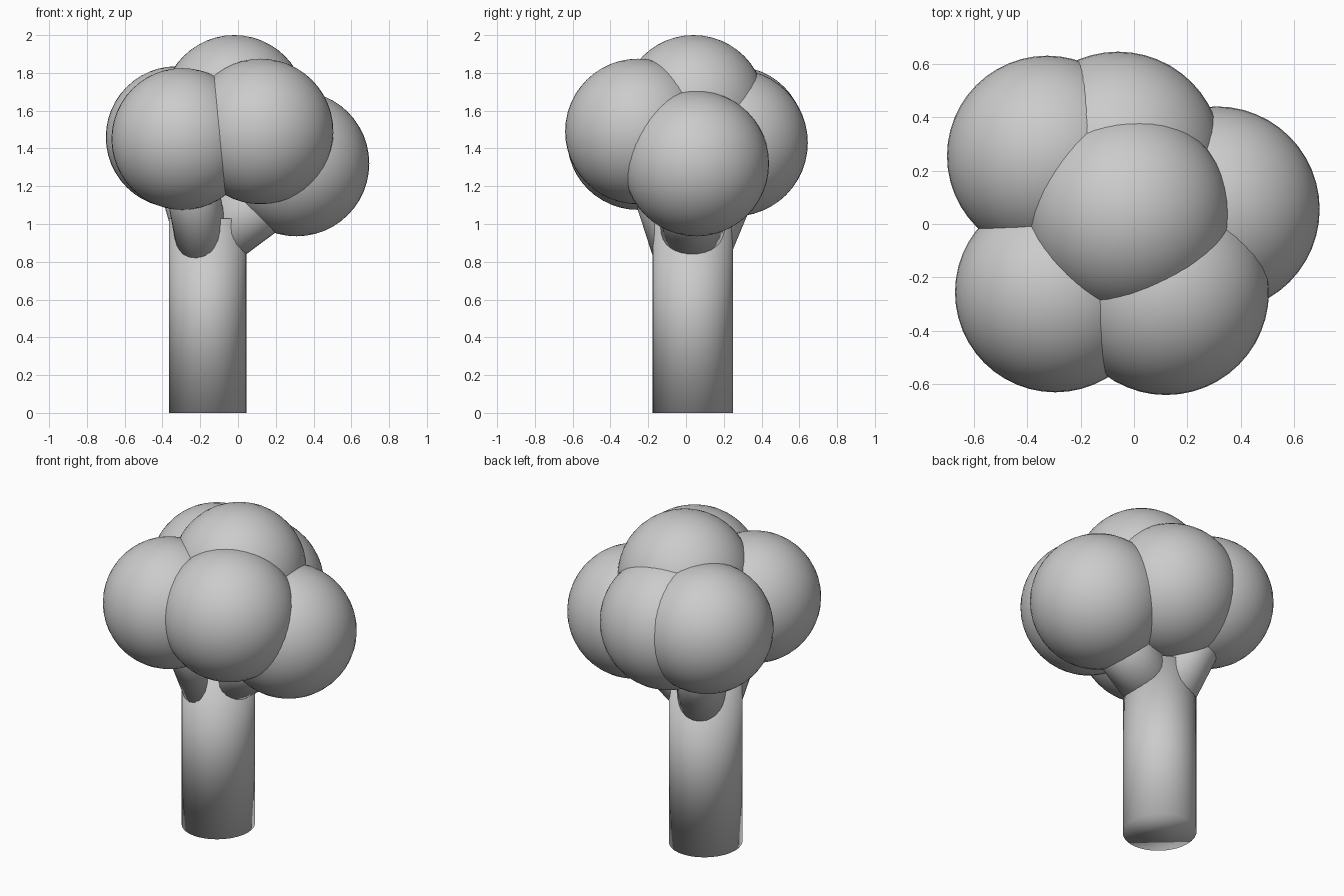
import bpy
from mathutils import Vector

cube = bpy.data.objects.get("Cube")
if cube:
    bpy.data.objects.remove(cube, do_unlink=True)

# One plain grey for the whole tree
GREY = (0.6, 0.6, 0.6, 1.0)
grey = bpy.data.materials.new("light_grey")
grey.use_nodes = True
grey.diffuse_color = GREY
grey.node_tree.nodes["Principled BSDF"].inputs["Base Color"].default_value = GREY


def finish(name):
    obj = bpy.context.object
    obj.name = name
    obj.data.materials.append(grey)
    bpy.ops.object.shade_smooth()
    return obj


def limb(name, start, end, radius):
    """Round limb running between two points."""
    start, end = Vector(start), Vector(end)
    axis = end - start
    bpy.ops.mesh.primitive_cylinder_add(
        vertices=32, radius=radius, depth=axis.length,
        location=(start + end) / 2,
        rotation=axis.to_track_quat('Z', 'Y').to_euler())
    return finish(name)


def clump(name, centre, radius):
    """Ball of foliage."""
    bpy.ops.mesh.primitive_uv_sphere_add(
        segments=48, ring_count=24, radius=radius, location=centre)
    return finish(name)


# Trunk, slightly deeper than wide
trunk = limb("trunk", (-0.16, 0.035, 0), (-0.16, 0.035, 1.03), 0.205)
trunk.scale.y = 1.04

# Branches reaching into the foliage
limb("left_branch", (-0.16, 0.03, 0.90), (0.31, 0.05, 1.25), 0.17)
limb("front_branch", (-0.17, -0.02, 0.80), (-0.29, -0.23, 1.45), 0.14)
limb("back_branch", (-0.16, 0.07, 0.80), (-0.33, 0.32, 1.40), 0.14)

# Foliage
clump("top_foliage", (-0.02, 0.04, 1.62), 0.38)
clump("front_left_foliage", (0.12, -0.255, 1.49), 0.385)
clump("front_right_foliage", (-0.295, -0.255, 1.45), 0.375)
clump("back_right_foliage", (-0.325, 0.255, 1.46), 0.375)
clump("back_foliage", (-0.06, 0.255, 1.43), 0.39)
clump("left_foliage", (0.31, 0.055, 1.32), 0.385)
